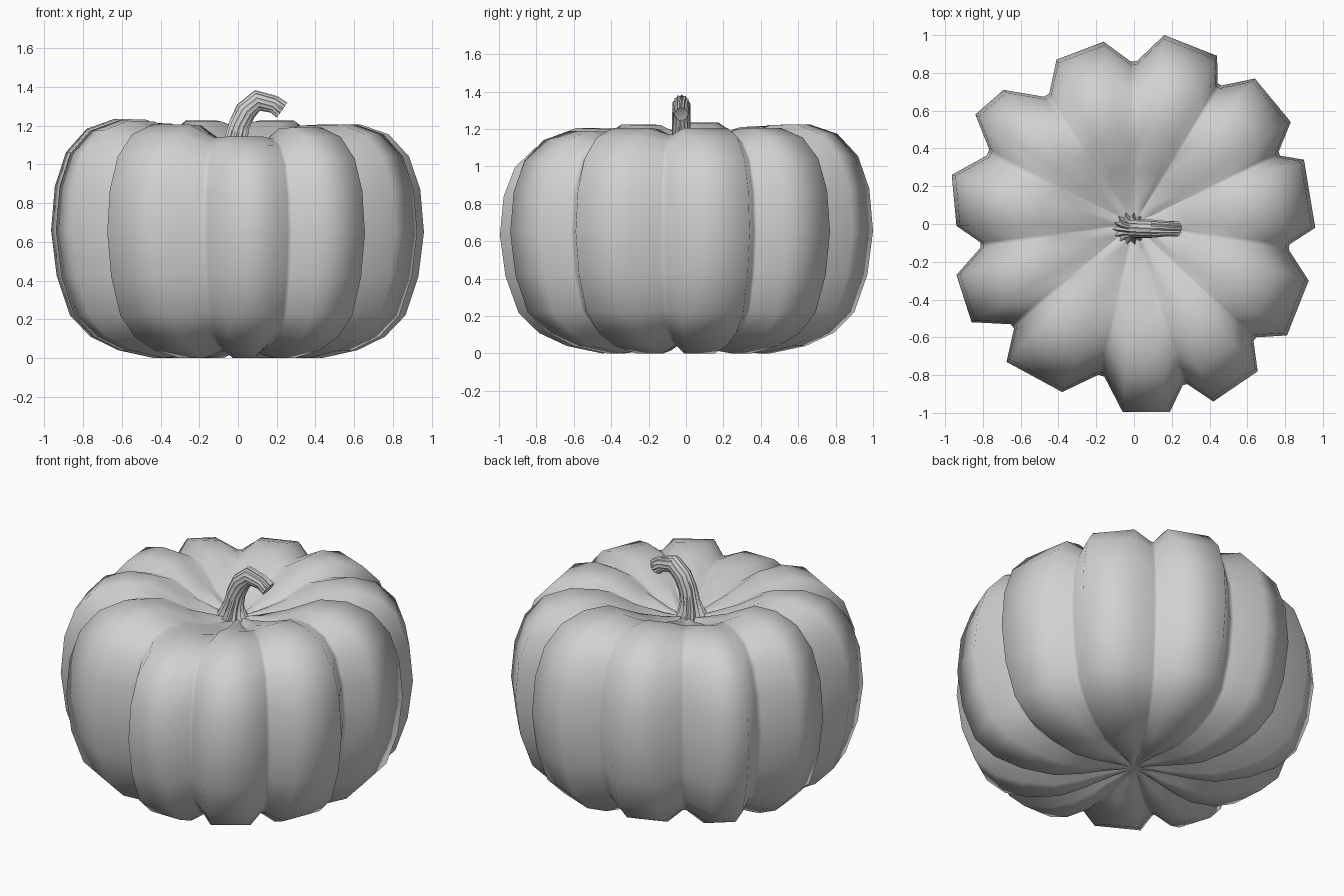
import bpy
import math
from mathutils import Vector

if "Cube" in bpy.data.objects:
    bpy.data.objects.remove(bpy.data.objects["Cube"], do_unlink=True)

# One plain material for the whole pumpkin
SHADE = (0.64, 0.64, 0.64, 1)
grey = bpy.data.materials.new("plain_grey")
grey.use_nodes = True
grey.diffuse_color = SHADE
grey.node_tree.nodes["Principled BSDF"].inputs["Base Color"].default_value = SHADE


def skin_rings(name, rings, start_tip, end_tip, sharp_angle):
    """Join a stack of equal closed rings into a smooth surface closed by two tips."""
    count = len(rings[0])
    verts = [point for ring in rings for point in ring] + [start_tip, end_tip]
    first_tip, last_tip = len(verts) - 2, len(verts) - 1
    last_row = (len(rings) - 1) * count
    faces = []
    for i in range(count):
        j = (i + 1) % count
        for row in range(0, last_row, count):
            faces.append((row + i, row + j, row + count + j, row + count + i))
        faces.append((first_tip, j, i))
        faces.append((last_tip, last_row + i, last_row + j))
    mesh = bpy.data.meshes.new(name)
    mesh.from_pydata(verts, [], faces)
    mesh.materials.append(grey)
    obj = bpy.data.objects.new(name, mesh)
    bpy.context.collection.objects.link(obj)
    bpy.ops.object.select_all(action="DESELECT")
    obj.select_set(True)
    bpy.context.view_layer.objects.active = obj
    bpy.ops.object.shade_smooth_by_angle(angle=math.radians(sharp_angle))
    return obj


# Body outline, counter-clockwise: valley, two outer corners, lift of the lobe's crown
lobes = [
    ((.82, -.12), (.96, -.02), (.9, .34), 0),
    ((.77, .37), (.83, .54), (.64, .77), 0),
    ((.45, .74), (.44, .89), (.16, 1), .02),
    ((0, .86), (-.16, .965), (-.41, .87), .02),
    ((-.46, .68), (-.69, .71), (-.84, .58), .01),
    ((-.77, .38), (-.965, .26), (-.94, -.01), .03),
    ((-.81, -.11), (-.94, -.27), (-.86, -.52), .02),
    ((-.64, -.54), (-.675, -.73), (-.38, -.89), 0),
    ((-.17, -.8), (-.06, -.995), (.19, -.995), -.06),
    ((.27, -.85), (.42, -.94), (.655, -.78), -.015),
    ((.64, -.61), (.81, -.59), (.925, -.3), 0),
]

# Outline points with a valley flag and crown lift; each valley gets a narrow floor
outline = []
for index, (valley, corner_a, corner_b, lift) in enumerate(lobes):
    previous, previous_lift = lobes[index - 1][2:]
    floor = Vector(valley) * 0.985
    shared_lift = (lift + previous_lift) / 2
    outline += [(floor.lerp(Vector(previous), 0.1), True, shared_lift),
                (floor.lerp(Vector(corner_a), 0.1), True, shared_lift),
                (Vector(corner_a), False, lift), (Vector(corner_b), False, lift)]

# Lobe profile from the underside to the top dimple: share of the radius, height
profile = [(.12, .05), (.3, .015), (.45, 0), (.64, .04), (.79, .11), (.9, .22),
           (.97, .42), (1, .65), (.98, .87), (.92, 1.04), (.81, 1.155),
           (.66, 1.205), (.5, 1.2), (.3, 1.115), (.12, 1.06)]


def body_point(spot, in_valley, lift, share, height):
    x, y = spot * share
    raised = lift * (height / 1.2) ** 2 * min(1, share * 2)
    if in_valley:
        # grooves sink into the crown and rise from the base
        depth = 0.04 * math.sin(math.pi * share)
        raised += -depth if height > 0.65 else depth
    return (x, y, height + raised)


body_rings = [[body_point(*column, *level) for column in outline] for level in profile]
skin_rings("pumpkin_body", body_rings, (0, 0, .06), (0, 0, 1.04), 80)

# Curved ribbed stem: centre x, centre z, radius, rib depth
stem_path = [(-.02, 1.03, .11, .3), (-.018, 1.08, .078, .25), (-.01, 1.13, .06, .18),
             (.005, 1.2, .056, .14), (.04, 1.275, .056, .12), (.1, 1.33, .055, .12),
             (.185, 1.31, .046, .14), (.228, 1.28, .048, .2)]
RIBS = 14
centres = [Vector((x, -.025, z)) for x, z, radius, rib in stem_path]
side = Vector((0, 1, 0))
stem_rings = []
for i, (x, z, radius, rib) in enumerate(stem_path):
    before, after = centres[max(i - 1, 0)], centres[min(i + 1, len(centres) - 1)]
    along = (after - before).normalized()
    across = side.cross(along)
    ring = []
    for k in range(RIBS * 2):
        angle = math.pi * k / RIBS + 0.08 * i
        reach = radius * (1 - rib * (k % 2))
        # the stem is slightly flattened sideways
        offset = across * math.cos(angle) + side * math.sin(angle) * 0.88
        ring.append(centres[i] + offset * reach)
    stem_rings.append(ring)
skin_rings("stem", stem_rings, centres[0], centres[-1] - Vector((.012, 0, 0)), 50)
